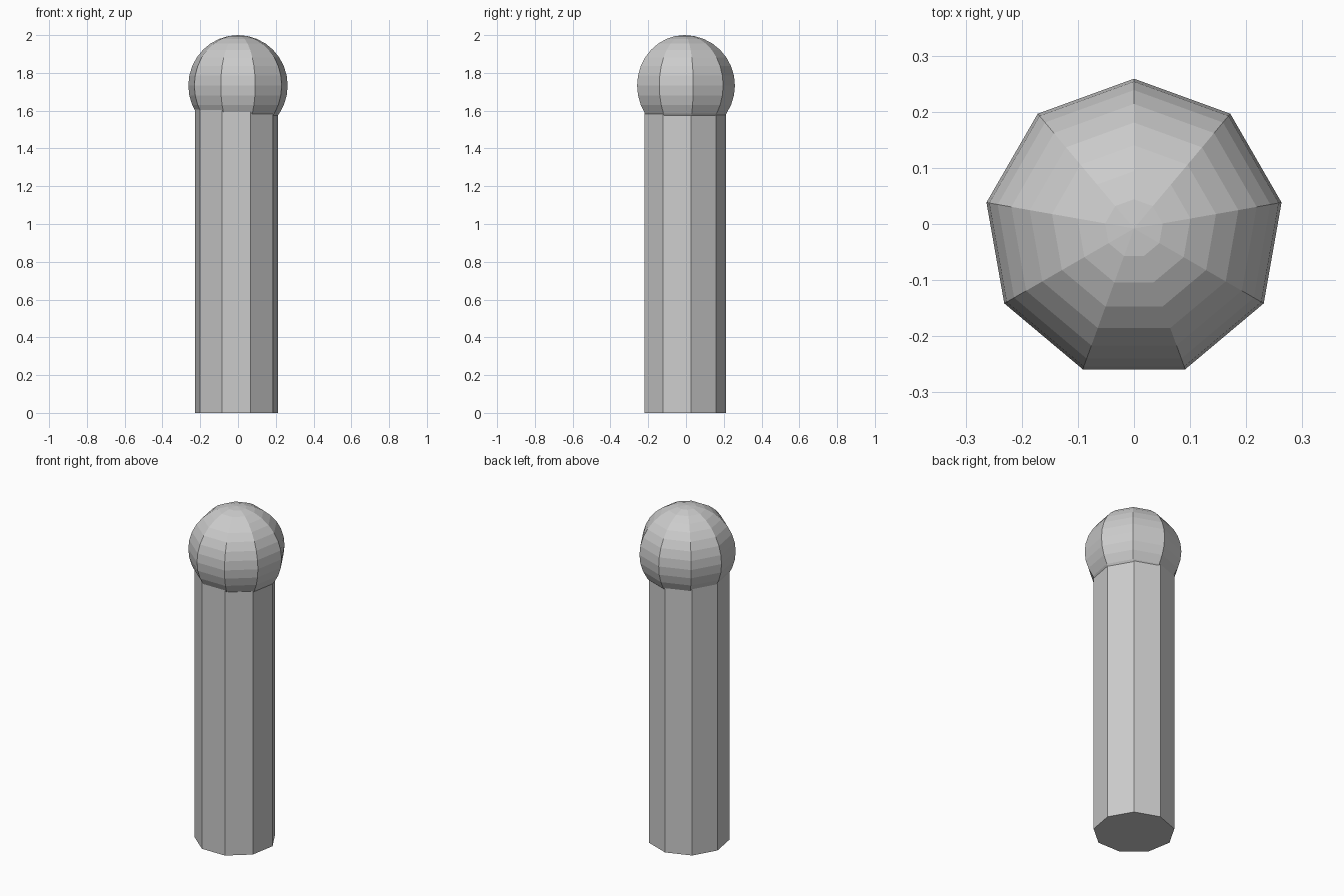
import bpy

if "Cube" in bpy.data.objects:
    bpy.data.objects.remove(bpy.data.objects["Cube"])

SIDES = 9
SHAFT_TOP = 1.64
HEAD_R = 0.267

# Nine-sided shaft, slightly off-centre under the head
bpy.ops.mesh.primitive_cylinder_add(
    vertices=SIDES, radius=0.223, depth=SHAFT_TOP,
    location=(-0.009, -0.011, SHAFT_TOP / 2))
bpy.context.object.name = "shaft"

# Faceted ball head, one flat strip per shaft side
bpy.ops.mesh.primitive_uv_sphere_add(
    segments=SIDES, ring_count=16, radius=HEAD_R,
    location=(0, -0.008, 2 - HEAD_R))
bpy.context.object.name = "ball_head"
